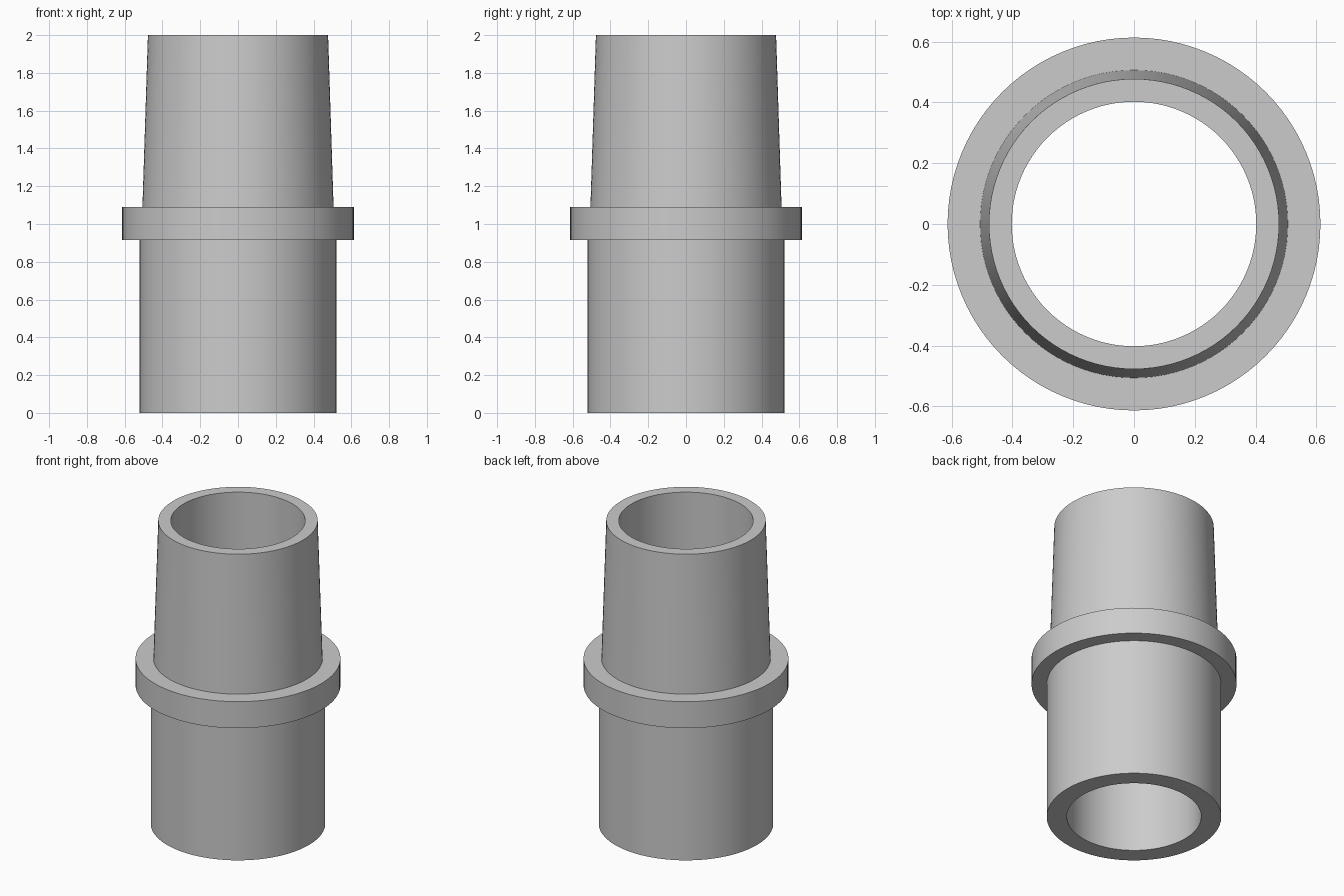
import bpy
import bmesh
import math

SEGMENTS = 96

cube = bpy.data.objects.get("Cube")
if cube:
    bpy.data.objects.remove(cube, do_unlink=True)

# Single plain grey
grey = bpy.data.materials.new("plain_grey")
grey.use_nodes = True
colour = (0.6, 0.6, 0.6, 1)
grey.diffuse_color = colour
grey.node_tree.nodes["Principled BSDF"].inputs["Base Color"].default_value = colour


def lathe(name, profile):
    """Revolve a closed (radius, height) outline around the z axis."""
    bm = bmesh.new()
    rings = []
    for i in range(SEGMENTS):
        a = 2 * math.pi * i / SEGMENTS
        rings.append([bm.verts.new((r * math.cos(a), r * math.sin(a), z))
                      for r, z in profile])
    n = len(profile)
    for i, ring in enumerate(rings):
        following = rings[(i + 1) % SEGMENTS]
        for j in range(n):
            k = (j + 1) % n
            bm.faces.new((ring[j], following[j], following[k], ring[k]))
    bmesh.ops.recalc_face_normals(bm, faces=bm.faces)
    mesh = bpy.data.meshes.new(name)
    bm.to_mesh(mesh)
    bm.free()
    mesh.materials.append(grey)
    obj = bpy.data.objects.new(name, mesh)
    bpy.context.collection.objects.link(obj)
    bpy.ops.object.select_all(action="DESELECT")
    obj.select_set(True)
    bpy.context.view_layer.objects.active = obj
    bpy.ops.object.shade_smooth_by_angle(angle=math.radians(30))
    return obj


# Hollow coupling: straight lower sleeve, collar, tapered upper sleeve, bore
BORE = 0.402
lathe("pipe_coupling", [
    (BORE, 0), (0.522, 0),
    (0.522, 0.915), (0.613, 0.915),
    (0.613, 1.09), (0.506, 1.09),
    (0.477, 2), (BORE, 2),
])
